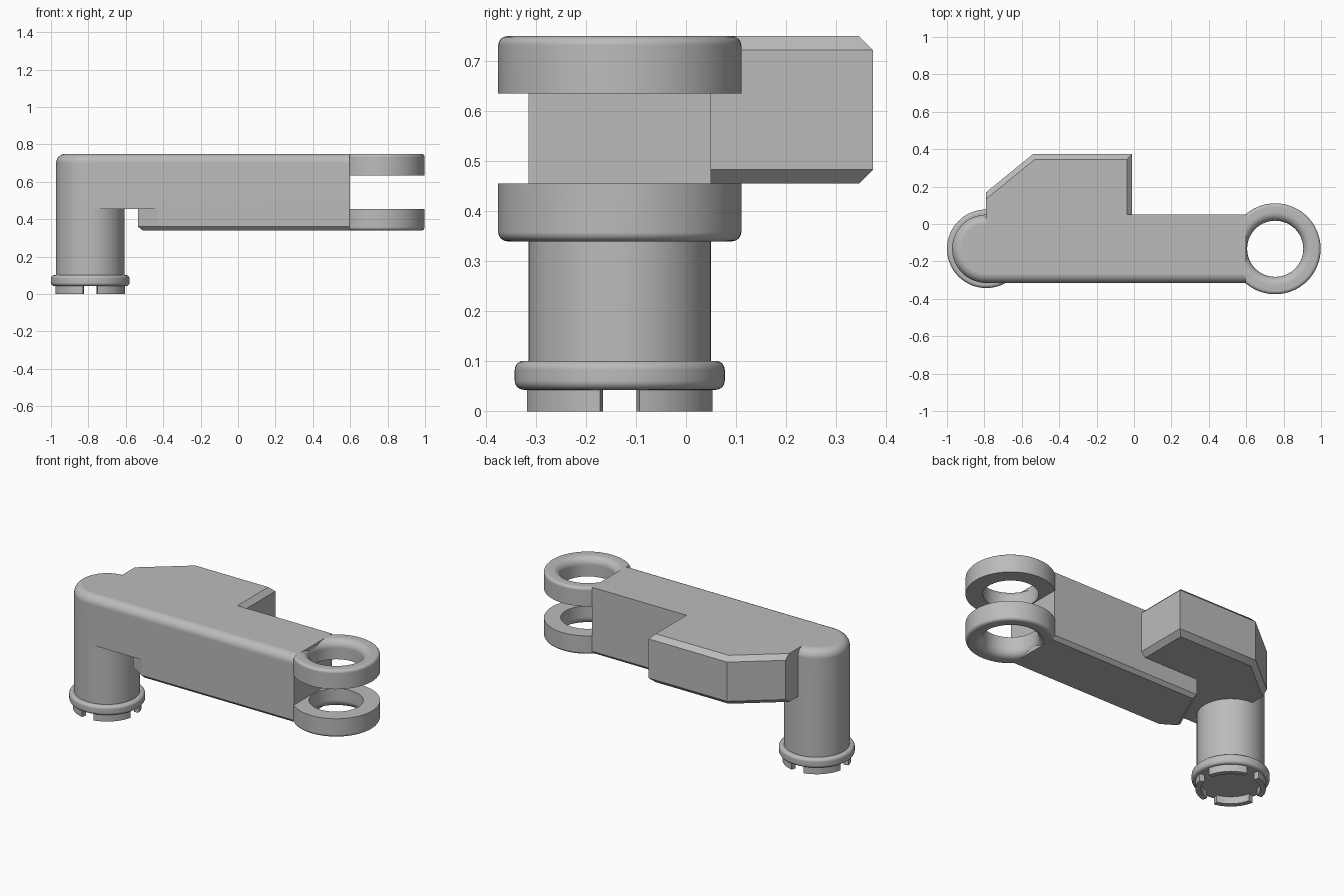
import bpy, bmesh, math
from mathutils import Vector

if "Cube" in bpy.data.objects:
    bpy.data.objects.remove(bpy.data.objects["Cube"])

grey = bpy.data.materials.new("plain grey")
grey.diffuse_color = (0.5, 0.5, 0.5, 1)
grey.use_nodes = True
grey.node_tree.nodes["Principled BSDF"].inputs["Base Color"].default_value = grey.diffuse_color

CY = -0.1325           # centre line of arm, post and fork
POST_X, FORK_X = -0.79, 0.755
R = 0.1825             # half width of arm and post radius
FRONT, BACK = CY - R, CY + R


def finish(name, bm):
    bmesh.ops.remove_doubles(bm, verts=bm.verts, dist=1e-5)
    bmesh.ops.recalc_face_normals(bm, faces=bm.faces)
    me = bpy.data.meshes.new(name)
    bm.to_mesh(me)
    bm.free()
    me.materials.append(grey)
    ob = bpy.data.objects.new(name, me)
    bpy.context.collection.objects.link(ob)
    bpy.ops.object.select_all(action='DESELECT')
    ob.select_set(True)
    bpy.context.view_layer.objects.active = ob
    bpy.ops.object.shade_smooth_by_angle(angle=math.radians(30))
    wn = ob.modifiers.new("even shading", 'WEIGHTED_NORMAL')
    wn.keep_sharp = True
    return ob


def loft(name, rings):
    """Join equal-length rings of points and cap both ends."""
    bm = bmesh.new()
    vs = [[bm.verts.new(p) for p in ring] for ring in rings]
    n = len(vs[0])
    for a, b in zip(vs, vs[1:]):
        for i in range(n):
            j = (i + 1) % n
            bm.faces.new((a[i], a[j], b[j], b[i]))
    bm.faces.new(vs[0][::-1])
    bm.faces.new(vs[-1])
    return finish(name, bm)


def revolve(profile, cx, closed=False, n=64):
    """Spin (radius, z) points around a vertical axis."""
    bm = bmesh.new()
    cols = []
    for k in range(n):
        a = 2 * math.pi * k / n
        cols.append([bm.verts.new((cx + r * math.cos(a), CY + r * math.sin(a), z))
                     for r, z in profile])
    m = len(profile)
    for k in range(n):
        a, b = cols[k], cols[(k + 1) % n]
        for i in range(m if closed else m - 1):
            j = (i + 1) % m
            bm.faces.new((a[i], b[i], b[j], a[j]))
    if not closed:
        bm.faces.new([c[0] for c in cols])
        bm.faces.new([c[-1] for c in cols])
    return bm


def inset(poly, flags, d):
    """Move the flagged edges of a counter-clockwise outline inwards by d."""
    n = len(poly)
    lines = []
    for i in range(n):
        p, q = Vector(poly[i]), Vector(poly[(i + 1) % n])
        t = (q - p).normalized()
        lines.append((p + Vector((-t.y, t.x)) * d * flags[i], t))
    out = []
    for i in range(n):
        (p, t), (q, u) = lines[i - 1], lines[i]
        w = q - p
        s = (w.x * u.y - w.y * u.x) / (t.x * u.y - t.y * u.x)
        out.append(p + t * s)
    return out


def chamfered(name, poly, flags, levels):
    loft(name, [[(p.x, p.y, z) for p in inset(poly, flags, d)] for z, d in levels])


def arc(cx, cz, r, a0, a1, n=6):
    return [(cx + r * math.cos(math.radians(a0 + (a1 - a0) * i / n)),
             cz + r * math.sin(math.radians(a0 + (a1 - a0) * i / n))) for i in range(n + 1)]


# Upper arm: rounded left end, soft top edge along front and end
F = 0.05


def arm_ring(z, d):
    pts = [(0.6, FRONT + d, z)]
    for i in range(33):
        a = math.radians(270 - 180 * i / 32)
        pts.append((POST_X + (R - d) * math.cos(a), CY + (R - d) * math.sin(a), z))
    return pts + [(POST_X, BACK, z), (0.6, BACK, z)]


rings = [arm_ring(0.455, 0)]
for r, z in arc(0, 0.75 - F, F, 0, 90, 8):
    rings.append(arm_ring(z, F - r))
loft("upper_arm", rings)

# Lower arm: pointed left end, chamfered underside
chamfered("lower_arm",
          [(-0.43, FRONT), (0.6, FRONT), (0.6, BACK), (-0.40, BACK), (-0.535, -0.25)],
          [1, 0, 1, 1, 1], [(0.34, 0.02), (0.36, 0), (0.456, 0)])

# Side block with chamfered rims
chamfered("side_block",
          [(-0.79, 0), (-0.01, 0), (-0.01, 0.374), (-0.54, 0.374), (-0.79, 0.17)],
          [0, 1, 1, 1, 0], [(0.455, 0.028), (0.483, 0), (0.722, 0), (0.75, 0.028)])

# Post and its rounded collar
finish("post", revolve([(R, 0.09), (R, 0.456)], POST_X))
b = 0.018
finish("collar", revolve([(0.17, 0.043)] + arc(0.21 - b, 0.043 + b, b, -90, 0)
                         + arc(0.21 - b, 0.101 - b, b, 0, 90) + [(0.17, 0.101)], POST_X))

# Four foot tabs under the collar
for k in range(4):
    a0 = 90 * k + 12
    outline = arc(POST_X, CY, 0.19, a0, a0 + 66, 12) + arc(POST_X, CY, 0.16, a0 + 66, a0, 12)
    loft("foot_tab_%d" % (k + 1), [[(x, y, z) for x, y in outline] for z in (0, 0.05)])

# Fork rings, flared on their outer faces, trimmed at the arm end
ZM = 0.545
for name, s in (("upper_fork_ring", 1), ("lower_fork_ring", -1)):
    lo, hi, f, c = 0.09, 0.205, 0.045, 0.018
    prof = [(0.15, lo), (0.243, lo)] + arc(0.243 - c, hi - c, c, 0, 90, 4)
    prof += arc(0.15 + f, hi - f, f, 90, 180, 8)
    bm = revolve([(r, ZM + s * z) for r, z in prof], FORK_X, closed=True)
    bmesh.ops.bisect_plane(bm, geom=bm.verts[:] + bm.edges[:] + bm.faces[:],
                           plane_co=(0.597, 0, 0), plane_no=(-1, 0, 0), clear_outer=True)
    finish(name, bm)
